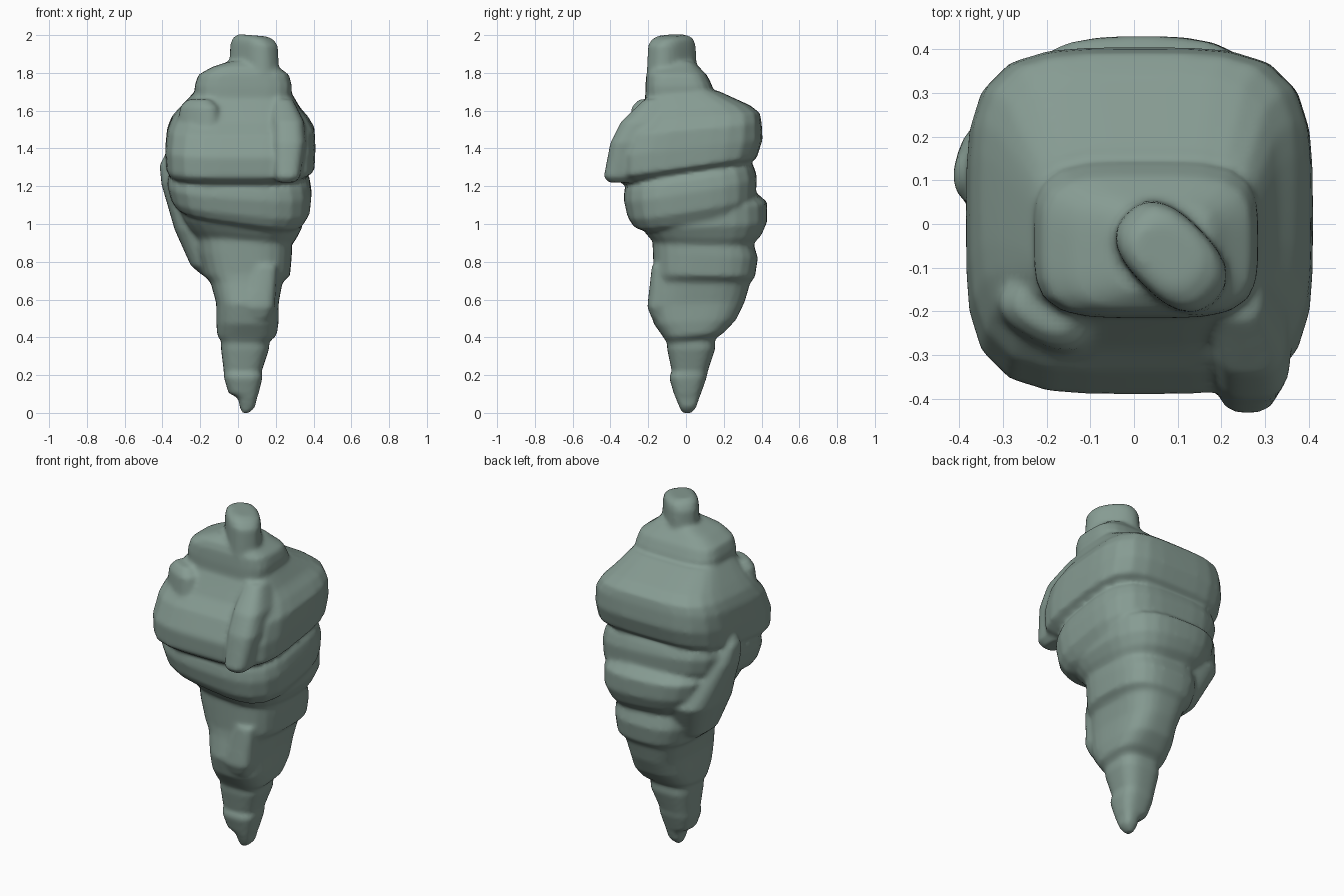
import bpy, bmesh, math

SEG = 32
parts = []

def loft(name, rows, n=3.0, tilt=(0, 0), lean=(0, 0), rot=0.0, center=(0, 0)):
    """Skin stacked rounded-square rings (z, x0, x1, y0, y1).
    tilt / lean: slope along y / x, blended from bottom ring to top ring."""
    bm = bmesh.new()
    rings = []
    cr, sr = math.cos(rot), math.sin(rot)
    for k, (z, x0, x1, y0, y1) in enumerate(rows):
        t = k / (len(rows) - 1)
        ty = tilt[0] + (tilt[1] - tilt[0]) * t
        tx = lean[0] + (lean[1] - lean[0]) * t
        ring = []
        for i in range(SEG):
            a = 2 * math.pi * (i + 0.5) / SEG
            c, s = math.cos(a), math.sin(a)
            r = (abs(c) ** n + abs(s) ** n) ** (-1 / n)
            px = (x0 + x1) / 2 + (x1 - x0) / 2 * r * c
            py = (y0 + y1) / 2 + (y1 - y0) / 2 * r * s
            qx = center[0] + cr * px - sr * py
            qy = center[1] + sr * px + cr * py
            ring.append(bm.verts.new((qx, qy, z + tx * qx + ty * qy)))
        rings.append(ring)
    for lo, hi in zip(rings, rings[1:]):
        for i in range(SEG):
            j = (i + 1) % SEG
            bm.faces.new((lo[i], lo[j], hi[j], hi[i]))
    bm.faces.new(rings[0][::-1])
    bm.faces.new(rings[-1])
    me = bpy.data.meshes.new(name)
    bm.to_mesh(me)
    bm.free()
    ob = bpy.data.objects.new(name, me)
    bpy.context.collection.objects.link(ob)
    parts.append(ob)

# Pointed tip
loft("tip", [
    (0.00, 0.02, 0.06, -0.02, 0.03),
    (0.03, 0.01, 0.09, -0.035, 0.055),
    (0.08, 0.00, 0.10, -0.055, 0.07),
    (0.105, -0.05, 0.11, -0.065, 0.08),
    (0.19, -0.075, 0.13, -0.09, 0.11),
    (0.22, -0.075, 0.125, -0.075, 0.115),
    (0.34, -0.09, 0.165, -0.10, 0.155),
    (0.44, -0.09, 0.165, -0.10, 0.15),
])

# Rippled cone above it
loft("cone", [
    (0.38, -0.09, 0.17, -0.10, 0.16),
    (0.41, -0.11, 0.205, -0.12, 0.20),
    (0.48, -0.115, 0.215, -0.17, 0.265),
    (0.58, -0.115, 0.215, -0.20, 0.31),
    (0.69, -0.145, 0.235, -0.175, 0.34),
    (0.73, -0.18, 0.275, -0.17, 0.365),
    (0.84, -0.21, 0.285, -0.175, 0.38),
    (0.95, -0.22, 0.285, -0.18, 0.35),
], tilt=(0.1, -0.08))

# Lower wrap, bulging at the back
loft("lower_wrap", [
    (0.90, -0.22, 0.27, -0.17, 0.34),
    (0.95, -0.26, 0.31, -0.21, 0.40),
    (1.00, -0.29, 0.34, -0.24, 0.43),
    (1.08, -0.32, 0.345, -0.27, 0.43),
    (1.13, -0.32, 0.33, -0.25, 0.36),
    (1.20, -0.25, 0.25, -0.20, 0.28),
], tilt=(-0.05, 0.17), lean=(-0.1, 0))

# Tilted middle wrap
loft("middle_wrap", [
    (1.01, -0.26, 0.28, -0.20, 0.30),
    (1.05, -0.33, 0.345, -0.28, 0.355),
    (1.10, -0.355, 0.38, -0.31, 0.37),
    (1.19, -0.375, 0.39, -0.33, 0.375),
    (1.24, -0.37, 0.38, -0.325, 0.36),
    (1.32, -0.32, 0.33, -0.29, 0.32),
], n=3.4, tilt=(0.17, 0.17), lean=(-0.17, 0))

# Broad upper wrap that slopes in to the cap
loft("upper_wrap", [
    (1.25, -0.30, 0.31, -0.26, 0.29),
    (1.275, -0.365, 0.365, -0.35, 0.35),
    (1.30, -0.38, 0.405, -0.385, 0.375),
    (1.40, -0.385, 0.41, -0.39, 0.405),
    (1.50, -0.375, 0.405, -0.34, 0.40),
    (1.56, -0.35, 0.37, -0.28, 0.39),
    (1.61, -0.31, 0.33, -0.25, 0.34),
    (1.70, -0.23, 0.28, -0.20, 0.17),
], n=4, tilt=(0.18, 0.03))

# Rounded block cap
loft("cap", [
    (1.50, -0.21, 0.27, -0.22, 0.14),
    (1.73, -0.23, 0.285, -0.215, 0.14),
    (1.79, -0.21, 0.27, -0.21, 0.11),
    (1.83, -0.14, 0.215, -0.195, 0.07),
    (1.86, -0.05, 0.18, -0.16, 0.04),
], n=4)

# Diagonal knob on top
loft("top_knob", [
    (1.78, -0.15, 0.15, -0.095, 0.095),
    (1.95, -0.14, 0.14, -0.09, 0.09),
    (1.985, -0.12, 0.11, -0.085, 0.085),
    (2.005, -0.09, 0.07, -0.06, 0.06),
], n=2.6, lean=(0, -0.08), rot=-math.pi / 4, center=(0.085, -0.075))

# Overlapping end of the wrap at the front right corner
loft("wrap_end", [
    (1.22, 0.21, 0.30, -0.41, -0.28),
    (1.25, 0.19, 0.33, -0.435, -0.25),
    (1.43, 0.18, 0.36, -0.40, -0.15),
    (1.54, 0.18, 0.35, -0.345, -0.10),
    (1.66, 0.18, 0.29, -0.22, -0.05),
])

# Lump at the front left, beside the cap
loft("side_lump", [
    (1.42, -0.14, 0.14, -0.09, 0.09),
    (1.62, -0.11, 0.11, -0.07, 0.07),
    (1.66, -0.07, 0.06, -0.04, 0.04),
], n=2.6, rot=-0.5, center=(-0.20, -0.20))

# Fin running down the left rear side
loft("left_fin", [
    (0.73, -0.19, 0.0, 0.02, 0.22),
    (0.78, -0.25, 0.0, -0.01, 0.27),
    (0.97, -0.335, 0.0, -0.04, 0.36),
    (1.21, -0.405, 0.0, 0.0, 0.25),
    (1.31, -0.415, 0.0, 0.03, 0.19),
    (1.37, -0.385, 0.0, 0.06, 0.15),
])

# Shallow rib down the front of the cone
loft("front_rib", [
    (0.50, 0.04, 0.17, -0.18, -0.05),
    (0.56, 0.02, 0.195, -0.205, -0.05),
    (0.78, 0.08, 0.21, -0.18, -0.05),
])

# Fuse all the parts into one soft skin
with bpy.context.temp_override(active_object=parts[0], object=parts[0],
                               selected_objects=parts,
                               selected_editable_objects=parts):
    bpy.ops.object.join()
body = parts[0]
body.name = "spiral_shell"
fuse = body.modifiers.new("fuse", 'REMESH')
fuse.mode = 'VOXEL'
fuse.voxel_size = 0.013
fuse.use_smooth_shade = True
soften = body.modifiers.new("soften", 'SMOOTH')
soften.factor = 0.5
soften.iterations = 5

# Muted grey-green surface
mat = bpy.data.materials.new("grey_green")
mat.diffuse_color = (0.24, 0.33, 0.29, 1)
body.data.materials.append(mat)
